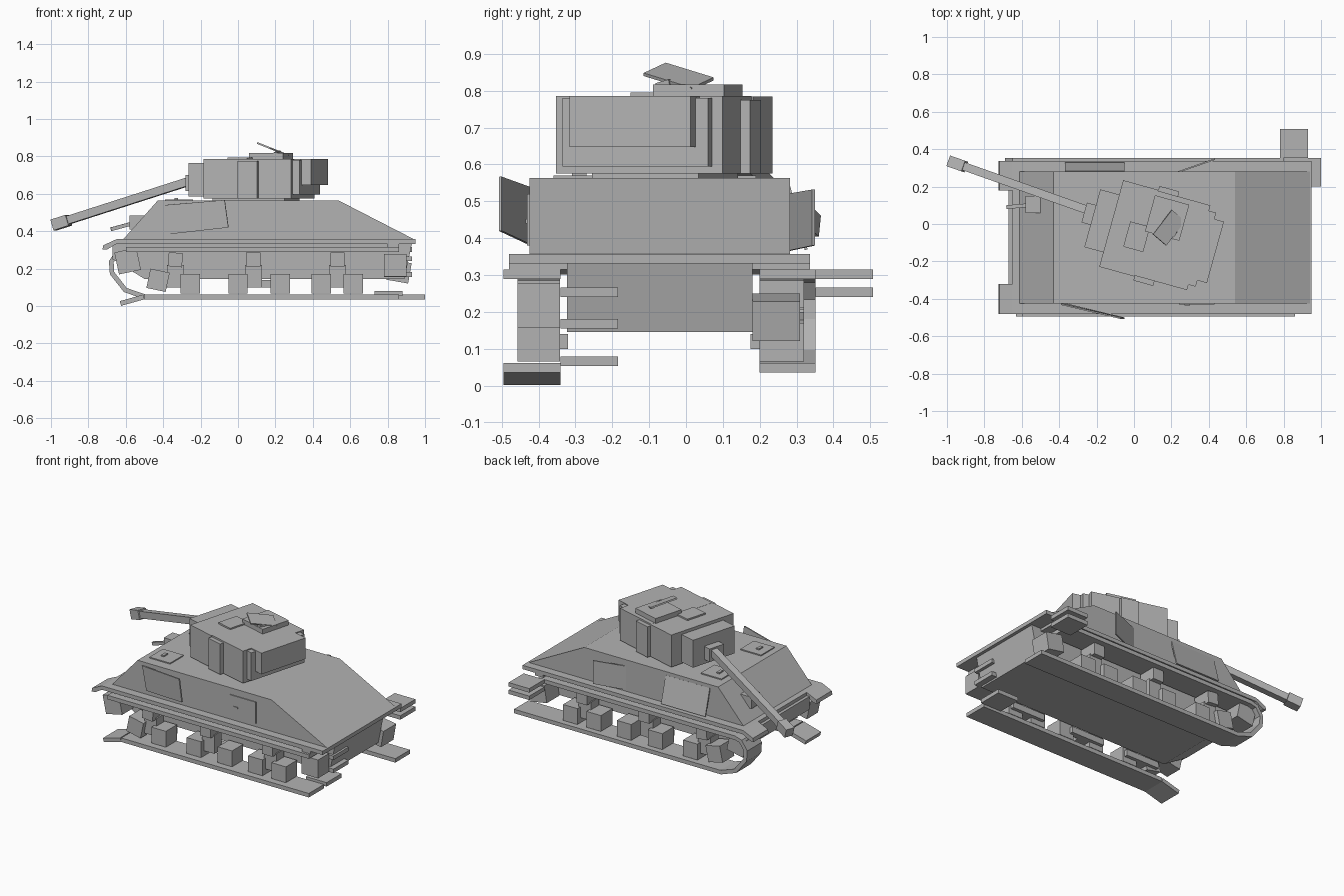
import bpy, math
from mathutils import Vector, Matrix

if "Cube" in bpy.data.objects:
    bpy.data.objects.remove(bpy.data.objects["Cube"])

grey = bpy.data.materials.new("plain_grey")
grey.diffuse_color = (0.45, 0.45, 0.45, 1)
grey.use_nodes = True
grey.node_tree.nodes["Principled BSDF"].inputs["Base Color"].default_value = grey.diffuse_color
CY = -0.072  # centre line of the hull


def mesh(name, verts, faces):
    me = bpy.data.meshes.new(name)
    me.from_pydata([tuple(v) for v in verts], [], faces)
    me.materials.append(grey)
    ob = bpy.data.objects.new(name, me)
    bpy.context.collection.objects.link(ob)
    import bmesh
    bm = bmesh.new()
    bm.from_mesh(me)
    bmesh.ops.recalc_face_normals(bm, faces=bm.faces)
    bm.to_mesh(me)
    bm.free()
    return ob


def loft(name, a, b):
    """Solid between two matching outlines."""
    n = len(a)
    sides = [(i, (i + 1) % n, n + (i + 1) % n, n + i) for i in range(n)]
    return mesh(name, list(a) + list(b), [tuple(range(n)), tuple(range(n, 2 * n))] + sides)


def side_prism(name, pts, y0, y1):
    return loft(name, [Vector((x, y0, z)) for x, z in pts], [Vector((x, y1, z)) for x, z in pts])


def box(name, x0, x1, y0, y1, z0, z1, tilt=0):
    """Box, optionally turned about its own y axis."""
    ob = side_prism(name, [(x0, z0), (x1, z0), (x1, z1), (x0, z1)], y0, y1)
    if tilt:
        c = Vector(((x0 + x1) / 2, (y0 + y1) / 2, (z0 + z1) / 2))
        ob.data.transform(Matrix.Translation(c) @ Matrix.Rotation(math.radians(tilt), 4, 'Y') @ Matrix.Translation(-c))
    return ob


def plate(name, corners, t):
    """Thin plate on four corners."""
    c = [Vector(p) for p in corners]
    n = (c[1] - c[0]).cross(c[3] - c[0]).normalized() * t
    return loft(name, c, [p + n for p in c])


def bar(name, a, b, w):
    """Square bar between two points."""
    a, b = Vector(a), Vector(b)
    d = (b - a).normalized()
    s = d.cross(Vector((0, 0, 1))).normalized() * w / 2
    u = s.cross(d).normalized() * w / 2
    q = [s + u, s - u, -s - u, -s + u]
    return loft(name, [a + k for k in q], [b + k for k in q])


def ribbon(name, path, y0, y1, t=0.026):
    """Track strip along an x-z path, thickened to the left of travel."""
    inner = []
    for i, (x, z) in enumerate(path):
        p, q = path[max(i - 1, 0)], path[min(i + 1, len(path) - 1)]
        d = Vector((q[0] - p[0], q[1] - p[1])).normalized()
        inner.append((x - d.y * t, z + d.x * t))
    for i in range(len(path) - 1):
        side_prism(name, [path[i], path[i + 1], inner[i + 1], inner[i]], y0, y1)


# Hull
side_prism("lower_hull", [(-0.5, 0.145), (0.89, 0.145), (0.93, 0.335), (-0.67, 0.335), (-0.67, 0.25)], -0.323, 0.18)
side_prism("upper_hull", [(-0.615, 0.355), (0.945, 0.355), (0.54, 0.563), (-0.43, 0.563)], -0.425, 0.282)
box("fender", -0.65, 0.95, -0.48, 0.336, 0.332, 0.357)
box("rear_lip", 0.80, 0.86, -0.48, 0.336, 0.315, 0.332)
for y0, y1 in ((-0.48, -0.32), (0.18, 0.336)):
    side_prism("front_fender", [(-0.65, 0.357), (-0.72, 0.325), (-0.725, 0.302), (-0.70, 0.302), (-0.65, 0.332)], y0, y1)

# Side panels: two swung open, one leaning, one flush
plate("open_panel_right", [(-0.36, -0.425, 0.385), (-0.05, -0.5, 0.42), (-0.07, -0.5, 0.567), (-0.39, -0.425, 0.54)], 0.008)
plate("open_panel_left", [(0.23, 0.28, 0.365), (0.43, 0.35, 0.38), (0.43, 0.35, 0.532), (0.23, 0.28, 0.52)], 0.008)
plate("leaning_panel", [(-0.37, 0.33, 0.37), (-0.05, 0.33, 0.37), (-0.05, 0.283, 0.54), (-0.37, 0.283, 0.54)], 0.008)
box("flush_panel", 0.24, 0.43, -0.431, -0.424, 0.38, 0.52)
box("panel_handle", 0.27, 0.30, -0.436, -0.43, 0.44, 0.452)

# Roof hatches and bow gun
for y in (-0.29, 0.12):
    box("roof_hatch", -0.39, -0.24, y - 0.07, y + 0.07, 0.56, 0.57)
    box("hatch_handle", -0.34, -0.32, y - 0.02, y + 0.02, 0.57, 0.578)
box("bow_gun_mount", -0.58, -0.49, 0.06, 0.15, 0.41, 0.485)
bar("bow_gun", (-0.57, 0.10, 0.44), (-0.68, 0.09, 0.41), 0.02)

# Tracks
L, R = (0.2, 0.352), (-0.495, -0.34)
ribbon("track_left_bottom", [(-0.5, 0.036), (1.0, 0.036)], *L)
ribbon("track_left_front", [(-0.60, 0.315), (-0.65, 0.30), (-0.69, 0.24), (-0.685, 0.17), (-0.61, 0.075), (-0.5, 0.036)], *L)
ribbon("track_left_top", [(-0.60, 0.289), (0.80, 0.289)], *L)
ribbon("track_right_bottom", [(-0.5, 0.036), (0.86, 0.036)], *R)
ribbon("track_right_end", [(-0.625, 0.001), (-0.5, 0.036)], *R)
ribbon("track_right_top", [(-0.60, 0.289), (0.86, 0.289)], *R)
# Loose track links at the rear
for x, y, z in ((0.78, 0.352, 0.289), (0.78, 0.352, 0.24), (0.78, -0.34, 0.24), (0.78, -0.34, 0.155), (0.73, -0.34, 0.053)):
    box("loose_link", x, x + 0.15, y, y + 0.156, z, z + 0.026)

# Running gear on both sides
for y0, y1, far in ((-0.457, -0.342, False), (0.2, 0.32, True)):
    inner = (0.175, 0.22) if far else (-0.36, -0.32)
    for x in (-0.255, 0.0, 0.225, 0.445, 0.615):
        box("road_wheel", x - 0.052, x + 0.052, y0, y1, 0.066, 0.17)
    box("loose_road_wheel", -0.48, -0.375, y0, y1, 0.085, 0.19, 12)
    for x, a in ((-0.335, 5), (0.082, 0), (0.532, 0)):
        box("return_roller", x - 0.038, x + 0.038, y0, y1, 0.21, 0.285, a)
        box("bogie_bracket", x - 0.045, x + 0.045, min(y0, inner[0]) + 0.03, max(y1, inner[1]) - 0.03, 0.10, 0.22)
        box("bogie_arm", x - 0.12, x + 0.12, *inner, 0.10, 0.14)
    box("idler_block", -0.65, -0.53, y0, y1, 0.18, 0.30, -12)
    if far:
        box("rear_block", 0.80, 0.92, 0.18, 0.31, 0.13, 0.24, 10)
    else:
        box("rear_block", 0.78, 0.90, y0, y1, 0.157, 0.277)

# Turret, built in its own turned frame
turn = Matrix.Translation((0.1, -0.04, 0)) @ Matrix.Rotation(math.radians(-15.5), 4, 'Z')


def turret_box(name, u0, u1, half, z0, z1, c=-0.018):
    box(name, u0, u1, c - half, c + half, z0, z1).data.transform(turn)


turret_box("turret_ring", -0.2, 0.2, 0.15, 0.56, 0.578)
turret_box("turret_front", -0.225, -0.03, 0.24, 0.575, 0.785)
turret_box("turret_middle", -0.03, 0.08, 0.262, 0.575, 0.775)
turret_box("turret_core", -0.03, 0.26, 0.235, 0.575, 0.786)
turret_box("turret_rear", 0.17, 0.30, 0.205, 0.595, 0.78)
turret_box("turret_bustle", 0.22, 0.353, 0.17, 0.648, 0.786)
turret_box("mantlet", -0.33, -0.22, 0.16, 0.585, 0.765)
turret_box("gun_mount", -0.38, -0.32, 0.055, 0.615, 0.70, 0.0)
bar("gun_barrel", (-0.25, 0.075, 0.67), (-0.92, 0.312, 0.455), 0.044)
bar("muzzle", (-0.905, 0.307, 0.459), (-0.985, 0.335, 0.433), 0.06)

# Commander station with raised lid
turret_box("cupola", -0.04, 0.15, 0.1, 0.78, 0.817, 0.09)
turret_box("roof_plate", -0.13, -0.02, 0.07, 0.78, 0.795, -0.05)
plate("cupola_lid", [(0.10, -0.055, 0.868), (0.17, -0.115, 0.84), (0.27, 0.015, 0.80), (0.20, 0.075, 0.828)], 0.009)
bar("lid_handle", (0.20, -0.075, 0.81), (0.22, -0.04, 0.82), 0.022)
